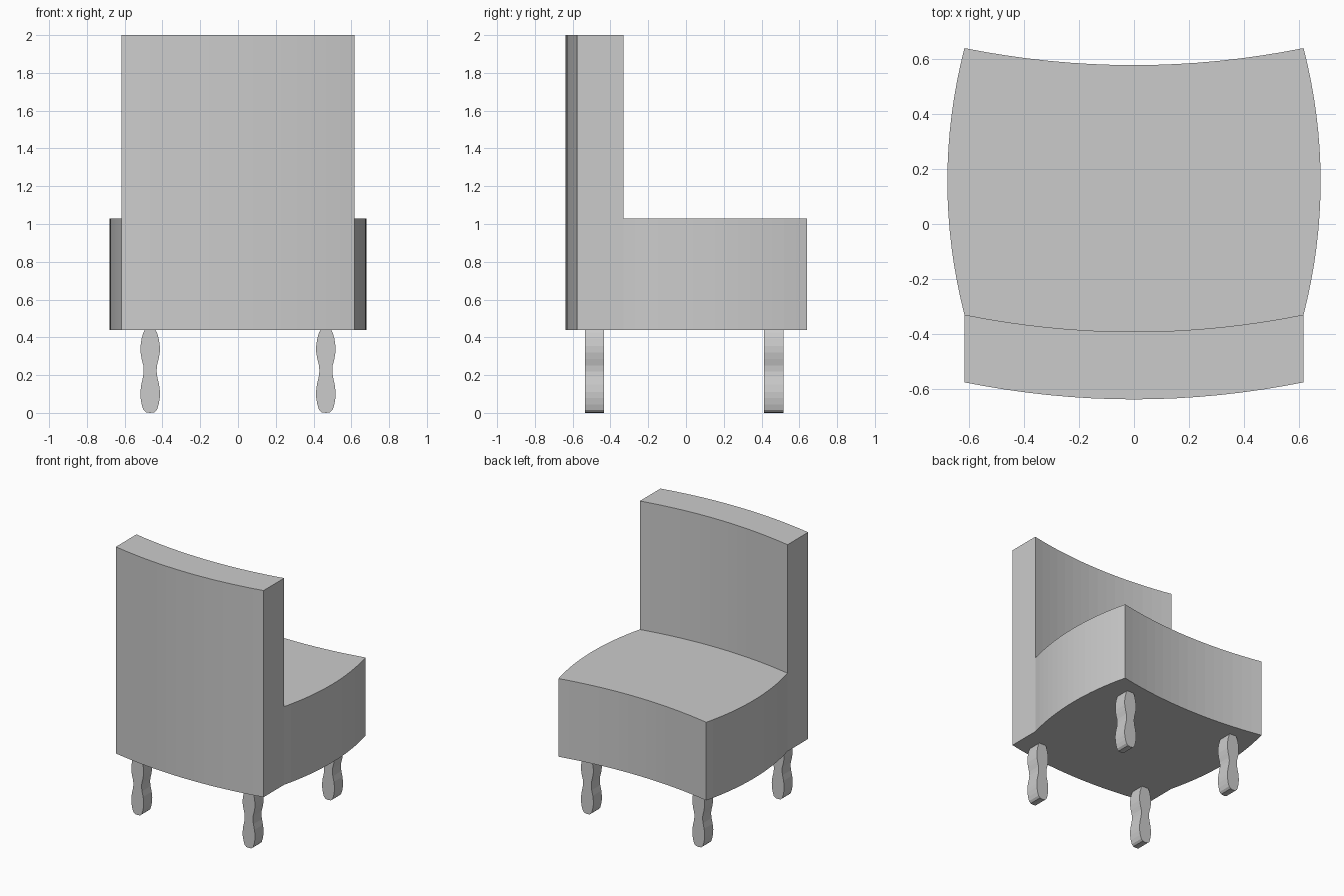
import bpy
import bmesh
from mathutils import Vector

cube = bpy.data.objects.get("Cube")
if cube:
    bpy.data.objects.remove(cube, do_unlink=True)

grey = bpy.data.materials.new("light_grey")
grey.use_nodes = True
colour = (0.6, 0.6, 0.6, 1)
grey.diffuse_color = colour
grey.node_tree.nodes["Principled BSDF"].inputs["Base Color"].default_value = colour

W = 0.617      # half width at the corners
SAG = 0.062    # depth of every bowed side
STEPS = 16


def bow(start, end, bulge):
    """Points along a shallow arc, without its last point."""
    a, b = Vector(start), Vector(end)
    out = Vector(bulge)
    return [a.lerp(b, i / STEPS) + out * (1 - (2 * i / STEPS - 1) ** 2)
            for i in range(STEPS)]


def prism(name, outline, place, depth):
    """Extrude a closed outline, placed in space, by the depth vector."""
    bm = bmesh.new()
    face = bm.faces.new([bm.verts.new(place(p)) for p in outline])
    grown = bmesh.ops.extrude_face_region(bm, geom=[face], use_keep_orig=True)
    moved = [v for v in grown["geom"] if isinstance(v, bmesh.types.BMVert)]
    bmesh.ops.translate(bm, verts=moved, vec=depth)
    bmesh.ops.recalc_face_normals(bm, faces=bm.faces)
    mesh = bpy.data.meshes.new(name)
    bm.to_mesh(mesh)
    bm.free()
    mesh.materials.append(grey)
    obj = bpy.data.objects.new(name, mesh)
    bpy.context.collection.objects.link(obj)
    return obj


# Seat block: bowed on all four sides
hollow = (0, -SAG)
back_y, front_y = -0.33, 0.64
seat = (bow((-W, back_y), (W, back_y), hollow)
        + bow((W, back_y), (W, front_y), (SAG, 0))
        + bow((W, front_y), (-W, front_y), hollow)
        + bow((-W, front_y), (-W, back_y), (-SAG, 0)))
prism("seat", seat, lambda p: (p[0], p[1], 0.44), (0, 0, 0.59))

# Backrest: a tall curved slab
rear_y = -0.576
rest = (bow((-W, rear_y), (W, rear_y), hollow) + [(W, rear_y)]
        + bow((W, back_y), (-W, back_y), hollow) + [(-W, back_y)])
prism("backrest", rest, lambda p: (p[0], p[1], 0.44), (0, 0, 1.56))

# Legs: flat boards with a waisted silhouette, as (half width, height)
key = [(0.0, 0.0), (0.022, 0.003), (0.036, 0.016), (0.045, 0.045),
       (0.051, 0.08), (0.052, 0.11), (0.047, 0.15), (0.038, 0.19),
       (0.034, 0.22), (0.036, 0.25), (0.045, 0.285), (0.051, 0.32),
       (0.051, 0.355), (0.045, 0.395), (0.036, 0.425), (0.028, 0.44)]
leg = key + [(-w, z) for w, z in reversed(key) if w > 0]
for row, y in (("back", -0.535), ("front", 0.413)):
    for side, x in (("left", 0.465), ("right", -0.465)):
        prism(f"{row}_{side}_leg", leg,
              lambda p: (x + p[0], y, p[1]), (0, 0.102, 0))
